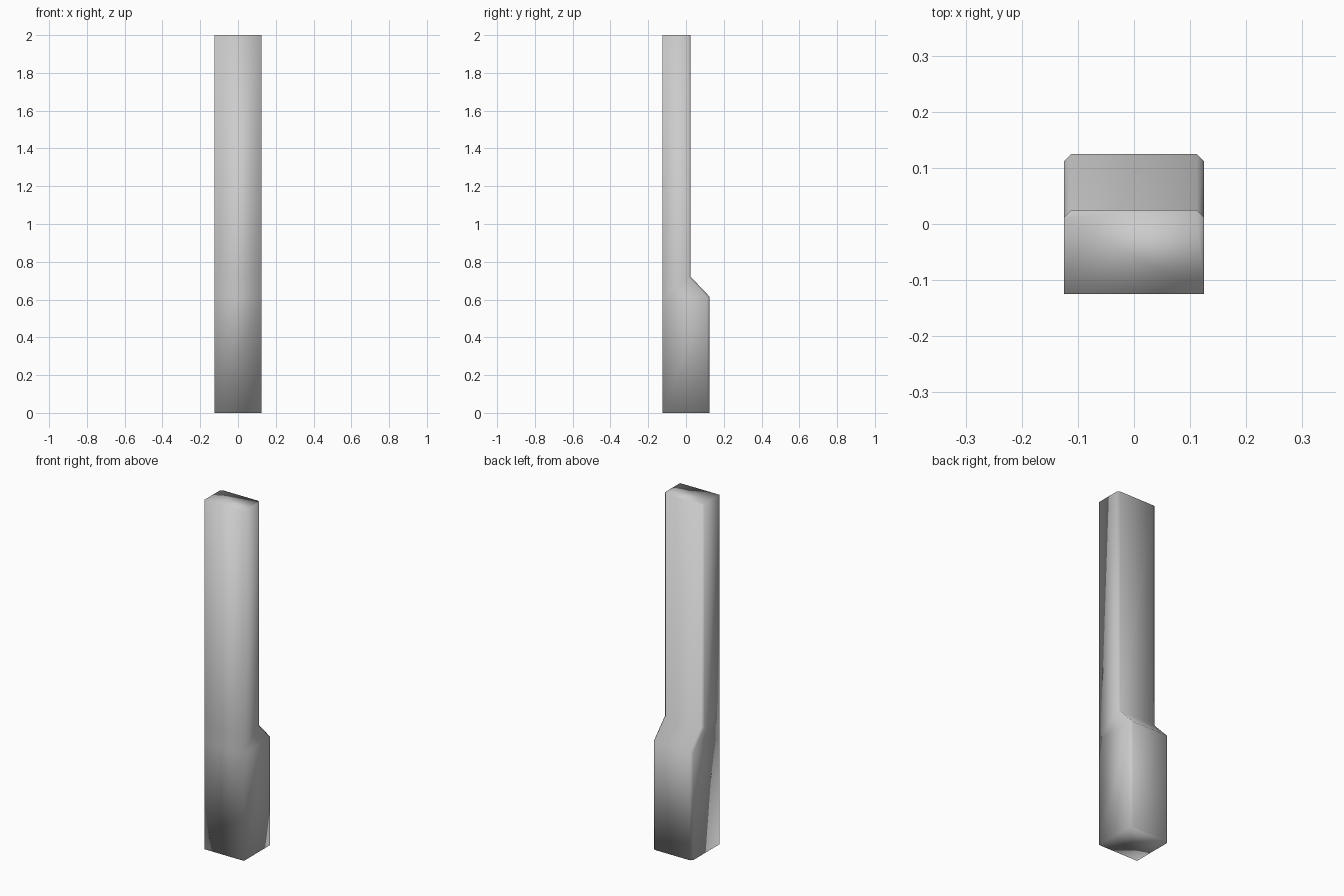
import bpy, bmesh

if "Cube" in bpy.data.objects:
    bpy.data.objects.remove(bpy.data.objects["Cube"])

HALF, CHAMFER = 0.125, 0.013
# (height, back face y): thick foot, sloped shoulder, thin shaft
LEVELS = [(0, 0.125), (0.615, 0.125), (0.72, 0.025), (2, 0.025)]


def section(bm, z, back):
    """Rectangular outline with chamfered back corners."""
    pts = [(-HALF, -HALF), (HALF, -HALF), (HALF, back - CHAMFER),
           (HALF - CHAMFER, back), (CHAMFER - HALF, back), (-HALF, back - CHAMFER)]
    return [bm.verts.new((x, y, z)) for x, y in pts]


# Post lofted through the sections
bm = bmesh.new()
rings = [section(bm, z, b) for z, b in LEVELS]
for low, high in zip(rings, rings[1:]):
    for i in range(6):
        j = (i + 1) % 6
        bm.faces.new((low[i], low[j], high[j], high[i]))
bm.faces.new(rings[0][::-1])
bm.faces.new(rings[-1])

# Smooth blend from side to chamfer, crisp everywhere else
for f in bm.faces:
    f.smooth = True
for e in bm.edges:
    e.smooth = e.calc_face_angle(0) < 0.01
for low, high in zip(rings, rings[1:]):
    for i in (2, 5):
        bm.edges.get((low[i], high[i])).smooth = True
for ring in rings[1:-1]:
    for i in (2, 4):
        bm.edges.get((ring[i], ring[i + 1])).smooth = True

mesh = bpy.data.meshes.new("post")
bm.to_mesh(mesh)
bm.free()
bpy.context.collection.objects.link(bpy.data.objects.new("post", mesh))
